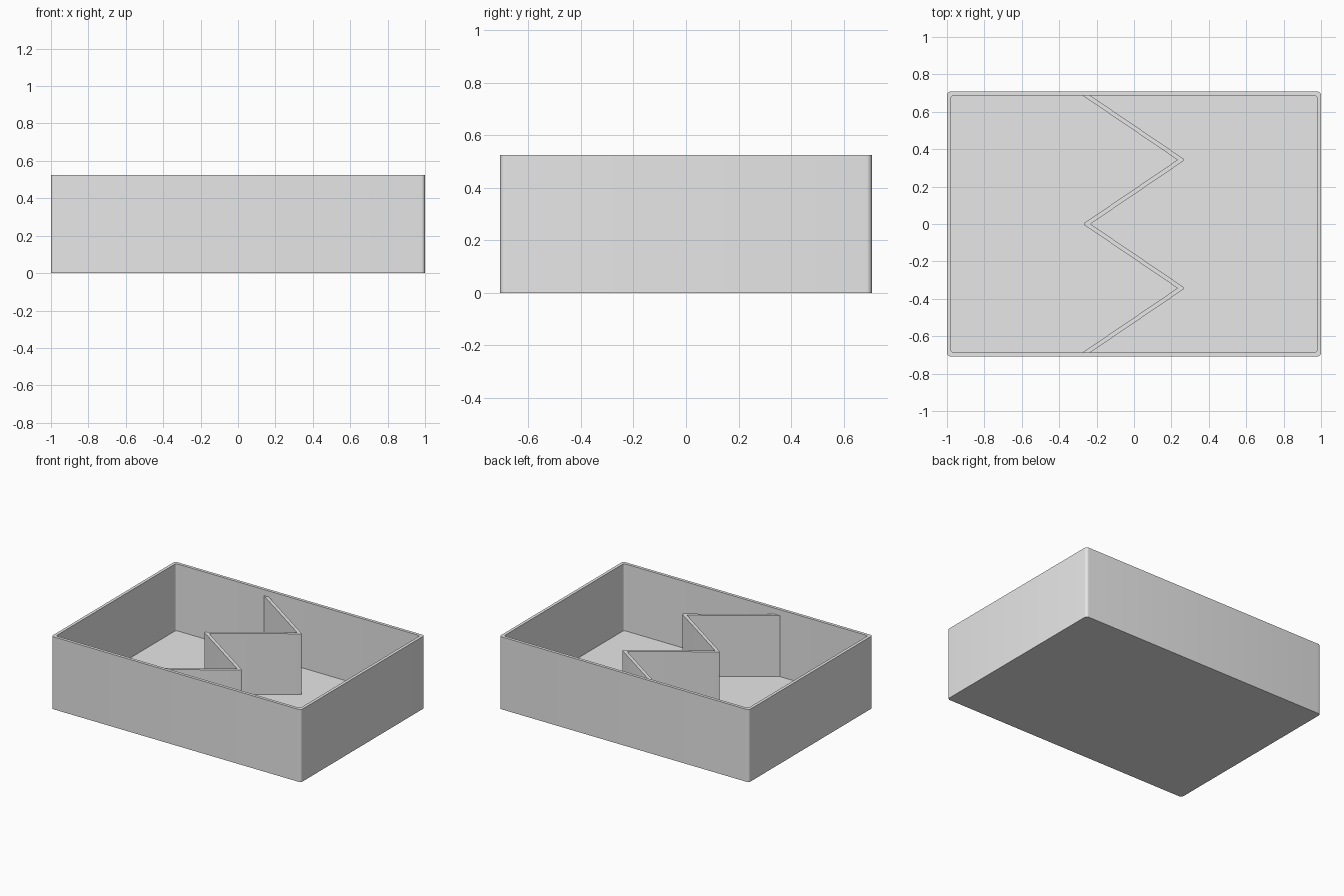
import bpy
import bmesh

LENGTH, DEPTH, HEIGHT = 2.0, 1.416, 0.525
WALL, FLOOR = 0.022, 0.04
DIVIDER_TOP = 0.481

if "Cube" in bpy.data.objects:
    bpy.data.objects.remove(bpy.data.objects["Cube"])

grey = bpy.data.materials.new("light grey")
grey.use_nodes = True
grey.diffuse_color = (0.8, 0.8, 0.8, 1)
grey.node_tree.nodes["Principled BSDF"].inputs["Base Color"].default_value = (0.8, 0.8, 0.8, 1)


def prism(outline, z0, z1):
    """Extrude a flat outline upwards; return the mesh and its top face."""
    bm = bmesh.new()
    base = bm.faces.new([bm.verts.new((x, y, z0)) for x, y in outline])
    result = bmesh.ops.extrude_face_region(bm, geom=[base], use_keep_orig=True)
    top = next(g for g in result["geom"] if isinstance(g, bmesh.types.BMFace))
    bmesh.ops.translate(bm, verts=top.verts[:], vec=(0, 0, z1 - z0))
    bmesh.ops.recalc_face_normals(bm, faces=bm.faces[:])
    return bm, top


def round_uprights(bm, radius, test):
    """Round the vertical edges whose position passes the test."""
    edges = [e for e in bm.edges
             if (e.verts[0].co - e.verts[1].co).xy.length < 1e-5 and test(e.verts[0].co)]
    bmesh.ops.bevel(bm, geom=edges, offset=radius, offset_type='OFFSET',
                    segments=6, profile=0.5, affect='EDGES')


def finish(bm, name):
    mesh = bpy.data.meshes.new(name)
    bm.to_mesh(mesh)
    bm.free()
    mesh.materials.append(grey)
    obj = bpy.data.objects.new(name, mesh)
    bpy.context.collection.objects.link(obj)
    bpy.ops.object.select_all(action='DESELECT')
    bpy.context.view_layer.objects.active = obj
    obj.select_set(True)
    bpy.ops.object.shade_smooth_by_angle(angle=0.6)


# Open tray: a block with its top inset and sunk to the floor
hx, hy = LENGTH / 2, DEPTH / 2
bm, top = prism([(-hx, -hy), (hx, -hy), (hx, hy), (-hx, hy)], 0, HEIGHT)
bmesh.ops.inset_region(bm, faces=[top], thickness=WALL, use_even_offset=True)
sunk = bmesh.ops.extrude_face_region(bm, geom=[top])
bmesh.ops.delete(bm, geom=[f for f in [top] if f.is_valid], context='FACES_ONLY')
bmesh.ops.translate(bm, verts=[g for g in sunk["geom"] if isinstance(g, bmesh.types.BMVert)],
                    vec=(0, 0, FLOOR - HEIGHT))
bmesh.ops.recalc_face_normals(bm, faces=bm.faces[:])
round_uprights(bm, 0.02, lambda p: abs(p.x) > hx - 0.001)
round_uprights(bm, 0.012, lambda p: abs(abs(p.x) - hx + WALL) < 0.001)
finish(bm, "tray")

# Zigzag divider, its ends buried in the front and back walls
swing, half, step = 0.253, 0.0205, (hy - WALL) / 2
bury = 0.01
end_x = -swing - bury * 2 * swing / step
line = [(end_x, -2 * step - bury), (swing, -step), (-swing, 0),
        (swing, step), (end_x, 2 * step + bury)]
outline = [(x + half, y) for x, y in line] + [(x - half, y) for x, y in reversed(line)]
bm, top = prism(outline, FLOOR - 0.01, DIVIDER_TOP)
round_uprights(bm, 0.011, lambda p: abs(p.y) < step + 0.01 and abs(p.x) > swing)
finish(bm, "zigzag_divider")
